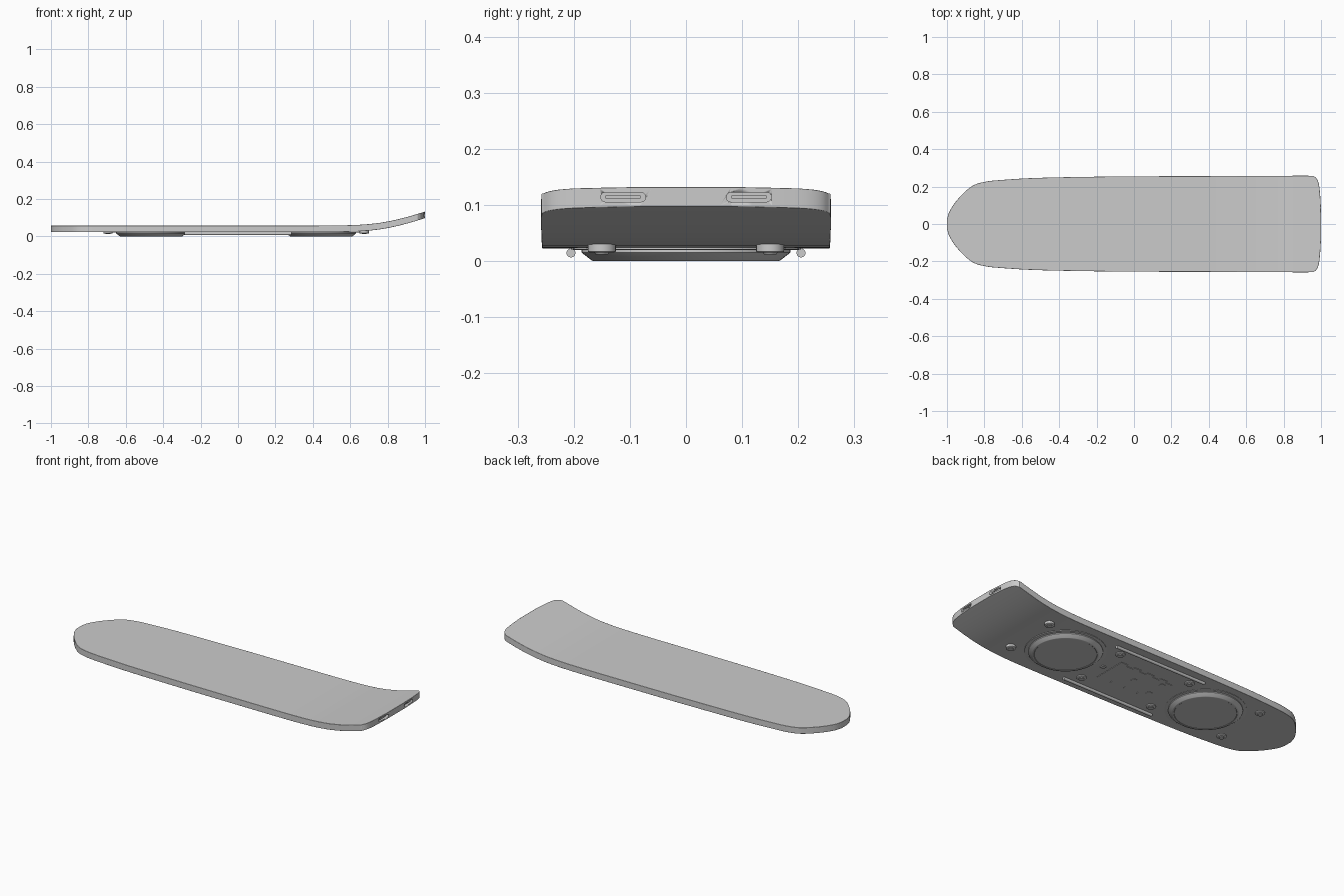
import bpy, bmesh, math
from mathutils import Vector, Matrix

cube = bpy.data.objects.get("Cube")
if cube:
    bpy.data.objects.remove(cube, do_unlink=True)

GREY = (0.6, 0.6, 0.6, 1)
mat = bpy.data.materials.new("plain grey")
mat.use_nodes = True
mat.diffuse_color = GREY
mat.node_tree.nodes["Principled BSDF"].inputs["Base Color"].default_value = GREY

BASE, THICK = 0.022, 0.035


def finish(name, bm, smooth=True):
    bmesh.ops.recalc_face_normals(bm, faces=bm.faces)
    mesh = bpy.data.meshes.new(name)
    bm.to_mesh(mesh)
    bm.free()
    mesh.materials.append(mat)
    ob = bpy.data.objects.new(name, mesh)
    bpy.context.collection.objects.link(ob)
    if smooth:
        bpy.ops.object.select_all(action='DESELECT')
        ob.select_set(True)
        bpy.context.view_layer.objects.active = ob
        bpy.ops.object.shade_smooth_by_angle(angle=math.radians(35))
    return ob


def catmull(points, steps):
    pts = [Vector(p) for p in points]
    pts = [2 * pts[0] - pts[1]] + pts + [2 * pts[-1] - pts[-2]]
    out = []
    for a, b, c, d in zip(pts, pts[1:], pts[2:], pts[3:]):
        for i in range(steps):
            t = i / steps
            out.append(0.5 * (2 * b + (c - a) * t + (2 * a - 5 * b + 4 * c - d) * t * t
                              + (3 * b - a - 3 * c + d) * t ** 3))
    return out + [pts[-2]]


def rise(x):
    # Smooth kick of the tail
    k = 0.08
    return 0.335 * k * math.log(1 + math.exp((x - 0.78) / k))


def lathe(name, profile, x, y, sides=64):
    # Revolve (radius, z) pairs around a vertical axis
    bm = bmesh.new()
    rings = []
    for r, z in profile:
        rings.append([bm.verts.new((x + r * math.cos(a), y + r * math.sin(a), z))
                      for a in (math.tau * i / sides for i in range(sides))])
    for lo, hi in zip(rings, rings[1:]):
        for i in range(sides):
            j = (i + 1) % sides
            bm.faces.new((lo[i], lo[j], hi[j], hi[i]))
    bm.faces.new(rings[0])
    bm.faces.new(rings[-1])
    return finish(name, bm)


def prism(name, outline, z0, z1):
    bm = bmesh.new()
    face = bm.faces.new([bm.verts.new((x, y, z0)) for x, y in outline])
    ext = bmesh.ops.extrude_face_region(bm, geom=[face])["geom"]
    bmesh.ops.translate(bm, vec=(0, 0, z1 - z0),
                        verts=[g for g in ext if isinstance(g, bmesh.types.BMVert)])
    return finish(name, bm, smooth=False)


def stadium(name, y, z, length, height, x0, x1):
    # Rounded slot shape, extruded along x
    r = height / 2
    ends = [(s * (length / 2 - r), math.pi * (i / 10 - 0.5) + (0 if s > 0 else math.pi))
            for s in (1, -1) for i in range(11)]
    ring = [(y + c + r * math.cos(a), z + r * math.sin(a)) for c, a in ends]
    bm = bmesh.new()
    near = [bm.verts.new((x0, *p)) for p in ring]
    far = [bm.verts.new((x1, *p)) for p in ring]
    bm.faces.new(near)
    bm.faces.new(far)
    for i in range(len(ring)):
        j = (i + 1) % len(ring)
        bm.faces.new((near[i], near[j], far[j], far[i]))
    return finish(name, bm)


# Deck: half widths along the length, lofted into a thick curved board
outline = [(-1, 0.025), (-0.985, 0.07), (-0.94, 0.135), (-0.87, 0.2), (-0.8, 0.225),
           (-0.7, 0.236), (-0.5, 0.247), (-0.1, 0.254), (0.4, 0.256), (0.7, 0.257),
           (0.93, 0.258), (0.965, 0.253), (0.985, 0.225), (0.994, 0.17), (1, 0.08)]
stations = catmull(outline, 5)
COLS = 8
bm = bmesh.new()
layers = []
for h in (0, THICK):
    layers.append([[bm.verts.new((x, w * (2 * c / COLS - 1), BASE + h + rise(x)))
                    for c in range(COLS + 1)] for x, w in stations])
for rows in layers:
    for a, b in zip(rows, rows[1:]):
        for c in range(COLS):
            bm.faces.new((a[c], a[c + 1], b[c + 1], b[c]))
low, high = layers
for c in (0, COLS):
    for i in range(len(stations) - 1):
        bm.faces.new((low[i][c], low[i + 1][c], high[i + 1][c], high[i][c]))
for i in (0, -1):
    for c in range(COLS):
        bm.faces.new((low[i][c], low[i][c + 1], high[i][c + 1], high[i][c]))
deck = finish("deck", bm)
bevel = deck.modifiers.new("soft edge", 'BEVEL')
bevel.width = 0.002
bevel.segments = 2
bevel.limit_method = 'ANGLE'
bevel.angle_limit = math.radians(50)

# Tail slots: recessed openings with a slim bar inside
for side, label in ((1, "left"), (-1, "right")):
    cutter = stadium(f"{label}_slot_cutter", side * 0.112, 0.114, 0.08, 0.017, 0.975, 1.02)
    cutter.hide_render = True
    cutter.hide_viewport = True
    cut = deck.modifiers.new(f"{label} slot", 'BOOLEAN')
    cut.operation = 'DIFFERENCE'
    cut.object = cutter
    cut.solver = 'EXACT'
    stadium(f"{label}_slot_bar", side * 0.112, 0.114, 0.064, 0.007, 0.97, 0.991)

# Hover pads: thin collar, tapered disc and four bolts each
for cx, label in ((0.445, "tail"), (-0.465, "nose")):
    lathe(f"{label}_pad_collar", [(0.205, BASE + 0.002), (0.205, 0.0205), (0.2, 0.02)], cx, 0)
    lathe(f"{label}_pad", [(0.186, BASE + 0.002), (0.186, 0.015), (0.168, 0.001),
                           (0.166, 0), (0.158, 0), (0.156, 0.0015)], cx, 0)
    for sx in (1, -1):
        for sy in (1, -1):
            x, y = cx + sx * 0.23, sy * 0.15
            lathe(f"{label}_bolt", [(0.025, BASE + 0.008), (0.025, 0.017), (0.022, 0.015),
                                    (0.013, 0.015), (0.011, 0.012)], x, y, 24)

# Side rails under the deck
for side, label in ((1, "left"), (-1, "right")):
    bm = bmesh.new()
    bmesh.ops.create_cone(bm, cap_ends=True, segments=24, radius1=0.008, radius2=0.008,
                          depth=0.57, matrix=Matrix.Translation((0, side * 0.205, 0.0145))
                          @ Matrix.Rotation(math.pi / 2, 4, 'Y'))
    finish(f"{label}_rail", bm)

# Centre hatch with toothed long edges
TEETH = 8
edge = []
for i in range(TEETH):
    y = 0.095 if i % 2 else 0.08
    edge += [(-0.18 + 0.34 * i / TEETH, y), (-0.18 + 0.34 * (i + 1) / TEETH, y)]
prism("centre_hatch", edge + [(x, -y) for x, y in reversed(edge)], 0.0195, BASE + 0.002)
for x, y in ((0.2, 0), (-0.14, 0.05), (-0.14, -0.05), (0, 0)):
    s = 0.012
    prism("hatch_latch", [(x - s, y - s), (x + s, y - s), (x + s, y + s), (x - s, y + s)],
          0.018, BASE + 0.002)
